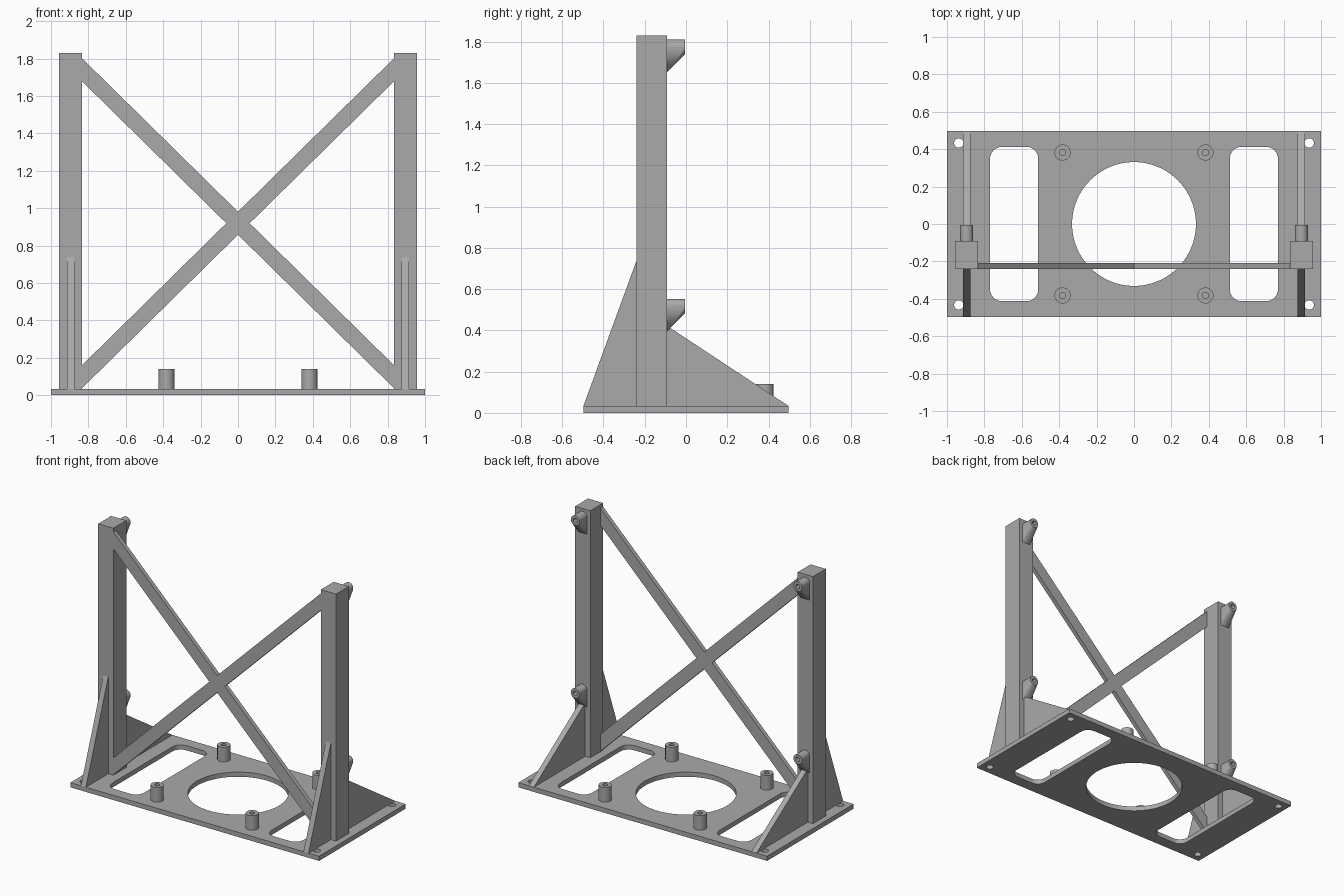
import bpy, bmesh, math
from mathutils import Vector, Matrix

cube = bpy.data.objects.get("Cube")
if cube:
    bpy.data.objects.remove(cube, do_unlink=True)

grey = bpy.data.materials.new("plain grey")
grey.use_nodes = True
COLOUR = (0.4, 0.4, 0.4, 1)
grey.diffuse_color = COLOUR
grey.node_tree.nodes["Principled BSDF"].inputs["Base Color"].default_value = COLOUR

PLATE = 0.034              # plate thickness
POST_X = 0.895             # post centre line
FRONT, BACK = -0.24, -0.092  # post faces


def finish(name, bm):
    bmesh.ops.recalc_face_normals(bm, faces=bm.faces)
    mesh = bpy.data.meshes.new(name)
    bm.to_mesh(mesh)
    bm.free()
    mesh.materials.append(grey)
    obj = bpy.data.objects.new(name, mesh)
    bpy.context.collection.objects.link(obj)
    return obj


def prism(name, points, direction):
    """Extrude a closed outline along a direction."""
    bm = bmesh.new()
    face = bm.faces.new([bm.verts.new(p) for p in points])
    new = bmesh.ops.extrude_face_region(bm, geom=[face])["geom"]
    verts = [v for v in new if isinstance(v, bmesh.types.BMVert)]
    bmesh.ops.translate(bm, verts=verts, vec=direction)
    return finish(name, bm)


def box(name, lo, hi):
    outline = [(lo[0], lo[1], lo[2]), (hi[0], lo[1], lo[2]),
               (hi[0], hi[1], lo[2]), (lo[0], hi[1], lo[2])]
    return prism(name, outline, (0, 0, hi[2] - lo[2]))


def cylinder(name, centre, radius, depth, segments=32, along_y=False):
    bm = bmesh.new()
    turn = Matrix.Rotation(math.pi / 2, 4, "X") if along_y else Matrix()
    bmesh.ops.create_cone(bm, cap_ends=True, segments=segments, radius1=radius,
                          radius2=radius, depth=depth,
                          matrix=Matrix.Translation(centre) @ turn)
    return finish(name, bm)


def rounded_slot(x0, x1, half_y, r):
    """Outline of a rectangle with round corners, below the plate."""
    points = []
    corners = [(x1 - r, half_y - r), (x0 + r, half_y - r),
               (x0 + r, r - half_y), (x1 - r, r - half_y)]
    for i, (cx, cy) in enumerate(corners):
        for k in range(9):
            a = math.pi / 2 * (i + k / 8)
            points.append((cx + r * math.cos(a), cy + r * math.sin(a), -0.05))
    return points


def boolean(obj, others, operation="DIFFERENCE"):
    bpy.context.view_layer.objects.active = obj
    for other in others:
        mod = obj.modifiers.new("cut", "BOOLEAN")
        mod.operation = operation
        mod.solver = "EXACT"
        mod.object = other
        bpy.ops.object.modifier_apply(modifier=mod.name)
        bpy.data.objects.remove(other, do_unlink=True)


def smooth(obj):
    bpy.ops.object.select_all(action="DESELECT")
    obj.select_set(True)
    bpy.context.view_layer.objects.active = obj
    bpy.ops.object.shade_smooth_by_angle(angle=math.radians(30))


# Base plate with fan opening, side slots and corner screw holes
base = box("base_plate", (-1, -0.497, 0), (1, 0.497, PLATE))
cutters = [cylinder("opening_cutter", (0, 0, 0), 0.331, 0.2, 96)]
for s in (-1, 1):
    x0, x1 = sorted((s * 0.512, s * 0.77))
    cutters.append(prism("slot_cutter", rounded_slot(x0, x1, 0.413, 0.065), (0, 0, 0.15)))
    for t in (-1, 1):
        cutters.append(cylinder("screw_cutter", (s * 0.937, t * 0.433, 0), 0.025, 0.2))
boolean(base, cutters)
smooth(base)

# Hollow standoffs on the plate
for s, side in ((-1, "right"), (1, "left")):
    for t, end in ((-1, "front"), (1, "back")):
        x, y = s * 0.382, t * 0.382
        standoff = cylinder(f"standoff_{end}_{side}", (x, y, PLATE / 2 + 0.07), 0.043, 0.14 - PLATE)
        boolean(standoff, [cylinder("bore_cutter", (x, y, 0.12), 0.017, 0.14)])
        smooth(standoff)


def boss(name, x, z):
    """Round mounting boss that widens to a square-footed support on the post."""
    r, tip = 0.035, -0.005
    bm = bmesh.new()
    for k in range(32):
        a = math.tau * k / 32
        for y in (BACK, tip):
            bm.verts.new((x + r * math.cos(a), y, z + r * math.sin(a)))
    for dx in (-r, r):
        bm.verts.new((x + dx, BACK, z - 0.123))
    hull = bmesh.ops.convex_hull(bm, input=bm.verts)
    loose = {v for v in hull["geom_interior"] if isinstance(v, bmesh.types.BMVert)}
    bmesh.ops.delete(bm, geom=list(loose), context="VERTS")
    bmesh.ops.dissolve_limit(bm, angle_limit=0.01, verts=bm.verts, edges=bm.edges)
    obj = finish(name, bm)
    boolean(obj, [cylinder("bore_cutter", (x, tip, z), 0.016, 0.14, 24, True)])
    smooth(obj)


# Posts with front and back gussets and two bosses each
for s, side in ((-1, "right"), (1, "left")):
    x = s * POST_X
    box(f"post_{side}", (x - 0.061, FRONT, PLATE), (x + 0.061, BACK, 1.829))
    for end, outer, inner, top in (("front", -0.497, FRONT, 0.738),
                                   ("back", 0.497, BACK, 0.422)):
        outline = [(x - 0.02, outer, PLATE), (x - 0.02, inner, PLATE), (x - 0.02, inner, top)]
        prism(f"gusset_{end}_{side}", outline, (0.04, 0, 0))
    boss(f"upper_boss_{side}", x, 1.774)
    boss(f"lower_boss_{side}", x, 0.518)

# Flat crossed brace between the posts, flush with their front faces
bars = []
for s in (-1, 1):
    end = POST_X - 0.061
    rise = s * 0.984 * end
    outline = [(-end, FRONT, 0.858 - rise), (end, FRONT, 0.858 + rise),
               (end, FRONT, 0.981 + rise), (-end, FRONT, 0.981 - rise)]
    bars.append(prism("cross_brace", outline, (0, 0.031, 0)))
boolean(bars[0], bars[1:], "UNION")
